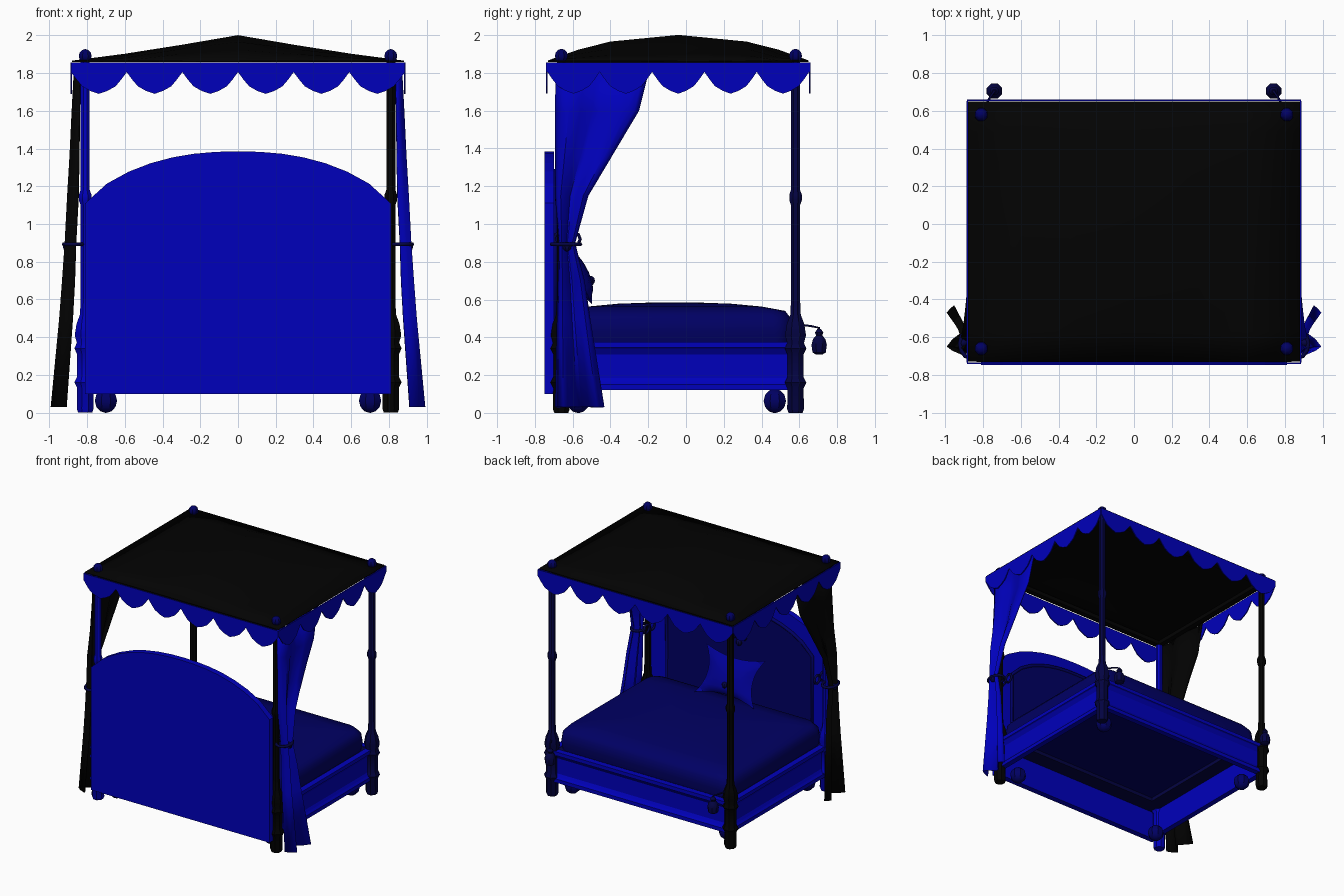
import bpy, bmesh, math
from mathutils import Vector

if "Cube" in bpy.data.objects:
    bpy.data.objects.remove(bpy.data.objects["Cube"])


def mat(name, col):
    m = bpy.data.materials.new(name)
    m.diffuse_color = (*col, 1)
    m.use_nodes = True
    m.node_tree.nodes["Principled BSDF"].inputs["Base Color"].default_value = m.diffuse_color
    return m


BLUE = mat("bright blue", (0.0, 0.0, 0.5))
MID = mat("medium blue", (0.0, 0.0, 0.3))
NAVY = mat("navy", (0.0, 0.0, 0.125))
DARK = mat("dark navy", (0.001, 0.001, 0.055))
BLACK = mat("black", (0.0008, 0.0008, 0.0008))


def make(name, verts, faces, material, smooth=None, thick=0):
    me = bpy.data.meshes.new(name)
    me.from_pydata([tuple(v) for v in verts], [], faces)
    bm = bmesh.new()
    bm.from_mesh(me)
    bmesh.ops.recalc_face_normals(bm, faces=bm.faces)
    bm.to_mesh(me)
    bm.free()
    ob = bpy.data.objects.new(name, me)
    bpy.context.collection.objects.link(ob)
    me.materials.append(material)
    if smooth:
        me.shade_smooth()
        bpy.context.view_layer.objects.active = ob
        ob.select_set(True)
        bpy.ops.object.shade_smooth_by_angle(angle=math.radians(smooth))
        ob.select_set(False)
    if thick:
        s = ob.modifiers.new("thickness", "SOLIDIFY")
        s.thickness = thick
        s.offset = 0
    return ob


def loft(name, rings, material, smooth=None):
    """Closed rings of equal length, skinned and capped."""
    n = len(rings[0])
    verts = [v for r in rings for v in r]
    faces = [(k * n + i, k * n + (i + 1) % n, (k + 1) * n + (i + 1) % n, (k + 1) * n + i)
             for k in range(len(rings) - 1) for i in range(n)]
    faces += [tuple(range(n)), tuple(range(len(verts) - n, len(verts)))]
    return make(name, verts, faces, material, smooth)


def lathe(name, x, y, prof, material, n=8, smooth=40):
    return loft(name, [[(x + r * math.cos(math.tau * (i + .5) / n),
                         y + r * math.sin(math.tau * (i + .5) / n), z)
                        for i in range(n)] for r, z in prof], material, smooth)


def ball(name, x, y, z, r, material, n=8):
    prof = [(max(r * math.sin(math.pi * k / 6), .003), z - r * math.cos(math.pi * k / 6))
            for k in range(7)]
    return lathe(name, x, y, prof, material, n, 30)


def box(name, x0, x1, y0, y1, z0, z1, material):
    return loft(name, [[(x0, y0, z), (x1, y0, z), (x1, y1, z), (x0, y1, z)]
                       for z in (z0, z1)], material)


def grid(name, rows, material, smooth=None, thick=0):
    n = len(rows[0])
    faces = [(k * n + i, k * n + i + 1, (k + 1) * n + i + 1, (k + 1) * n + i)
             for k in range(len(rows) - 1) for i in range(n - 1)]
    return make(name, [v for r in rows for v in r], faces, material, smooth, thick)


def tube(name, pts, r, material, cyclic=False):
    cu = bpy.data.curves.new(name, "CURVE")
    cu.dimensions = "3D"
    cu.bevel_depth = r
    cu.bevel_resolution = 1
    cu.use_fill_caps = True
    sp = cu.splines.new("POLY")
    sp.points.add(len(pts) - 1)
    for p, c in zip(sp.points, pts):
        p.co = (*c, 1)
    sp.use_cyclic_u = cyclic
    cu.materials.append(material)
    ob = bpy.data.objects.new(name, cu)
    bpy.context.collection.objects.link(ob)


# Corner posts with finials, and bun feet
POST = [(.04, 0), (.048, .02), (.046, .13), (.062, .16), (.046, .19), (.046, .31),
        (.062, .34), (.048, .37), (.06, .41), (.05, .47), (.03, .52), (.026, .6),
        (.026, 1.1), (.036, 1.125), (.036, 1.155), (.026, 1.18), (.026, 1.86)]
for sx, py, m in ((-1, -.66, BLUE), (1, -.66, BLACK), (-1, .58, BLACK), (1, .58, DARK)):
    lathe("post", sx * .81, py, POST, m)
    ball("finial", sx * .81, py, 1.89, .037, NAVY)
    ball("bun_foot", sx * .7, .47 if py > 0 else -.57, .063, .064, NAVY)


# Headboard with arched outline
def arch(w, z0, zs, zt, y, n=14):
    pts = [(-w, y, z0)]
    for i in range(n + 1):
        x = -w + 2 * w * i / n
        pts.append((x, y, zs + (zt - zs) * (1 - abs(x / w) ** 2.3) ** .8))
    return pts + [(w, y, z0)]


loft("headboard", [arch(.81, .1, 1.11, 1.385, y) for y in (-.748, -.7)], BLUE)
loft("headboard_panel", [arch(.66, .4, 1.04, 1.28, y) for y in (-.701, -.692)], NAVY)
tube("headboard_moulding", arch(.66, .4, 1.04, 1.28, -.695), .014, NAVY, True)
for x, z in ((0, 1.08), (-.045, 1.03), (.045, 1.03), (0, .98)):
    ball("headboard_ornament", x, -.69, z, .026, DARK)

# Bed rails: a recessed board with a top ledge and a bottom moulding
RAIL = [(-.02, .12), (.025, .12), (.025, .15), (.012, .165), (.0, .185), (.0, .31),
        (.02, .34), (.03, .345), (.03, .375), (-.02, .375)]
for s in (-1, 1):
    loft("side_rail", [[(s * (.8 + o), y, z) for o, z in RAIL] for y in (-.7, .56)], BLUE)
loft("foot_rail", [[(x, .58 + o, z) for o, z in RAIL] for x in (-.79, .79)], BLUE)

# Open base frame under the mattress
for s in (-1, 1):
    box("base_side_strip", s * .785, s * .66, -.7, .565, .335, .37, DARK)
box("base_foot_strip", -.66, .66, .44, .565, .335, .37, DARK)
box("base_head_strip", -.66, .66, -.7, -.57, .335, .37, DARK)


# Mattress with softly domed top
def rounded(hx, hy, z, r, cy=-.06):
    pts = []
    for q, (cx, cyy) in enumerate(((1, 1), (-1, 1), (-1, -1), (1, -1))):
        for k in range(5):
            a = math.pi / 2 * (q + k / 4)
            pts.append((cx * (hx - r) + r * math.cos(a), cy + cyy * (hy - r) + r * math.sin(a), z))
    return pts


loft("mattress", [rounded(.77, .61, .365, .08), rounded(.785, .62, .43, .09),
                  rounded(.78, .615, .5, .1), rounded(.745, .585, .54, .1),
                  rounded(.6, .46, .563, .1), rounded(.4, .3, .578, .08),
                  rounded(.12, .1, .585, .05)], NAVY, 60)


# Cushion with pointed corners leaning on the headboard
def cushion(s):
    rows = []
    for j in range(9):
        v = j / 4 - 1
        row = []
        for i in range(9):
            u = i / 4 - 1
            x = .27 * u * (1 - .25 * (1 - v * v))
            h = .17 * v * (1 - .25 * (1 - u * u))
            t = .06 * ((1 - u * u) * (1 - v * v)) ** .5
            row.append((x, -.575 - h * .45 + s * t, .745 + h))
        rows.append(row)
    return rows


for s in (-1, 1):
    grid("cushion", cushion(s), MID, 50)
ball("cushion_button", 0, -.505, .7, .025, DARK)

# Canopy roof: domed across its depth, tented across its width
FX = ((-.879, 0), (-.6, .27), (-.3, .62), (0, 1), (.3, .62), (.6, .27), (.879, 0))
GY = ((-.73, 0), (-.57, .42), (-.4, .74), (-.04, 1), (.32, .74), (.49, .42), (.648, 0))
grid("canopy_roof", [[(x, y, 1.862 + .135 * f * g) for x, f in FX] for y, g in GY],
     BLACK, 40, .008)
for y in (-.66, .58):
    box("canopy_beam", -.81, .81, y - .02, y + .02, 1.825, 1.857, BLACK)
for x in (-.81, .81):
    box("canopy_beam", x - .02, x + .02, -.64, .56, 1.825, 1.857, BLACK)

# Scalloped valance on all four sides
SCALLOP = [(0, 1.805), (.1, 1.765), (.2, 1.73), (.35, 1.705), (.5, 1.69),
           (.65, 1.705), (.8, 1.73), (.9, 1.765)]


def valance(a, b, count):
    a, b = Vector(a), Vector(b)
    low = [((k + t) / count, z) for k in range(count) for t, z in SCALLOP] + [(1, 1.805)]
    rows = [[(*a.lerp(b, t), 1.856) for t, z in low], [(*a.lerp(b, t), z) for t, z in low]]
    grid("valance", rows, BLUE, None, .008)


for y in (-.738, .656):
    valance((-.885, y), (.885, y), 6)
for x in (-.884, .884):
    valance((x, -.734), (x, .652), 5)

# Curtains with two broad pleats gathered by tiebacks: z, y start, y end, x, pleat depth
ROWS = [(1.84, -.69, -.19, .85, .015), (1.6, -.69, -.25, .858, .02),
        (1.35, -.69, -.4, .865, .025), (1.15, -.69, -.52, .872, .03),
        (.9, -.67, -.59, .885, .03), (.7, -.675, -.54, .895, .034),
        (.5, -.68, -.51, .908, .036), (.03, -.69, -.435, .947, .042)]
FOLD = ((0, -.9), (.08, .3), (.16, 1), (.3, .3), (.44, -.8), (.54, -.8), (.7, .2),
        (.86, 1), (.94, .6), (1, .1))
for s, m in ((-1, BLACK), (1, BLUE)):
    grid("curtain", [[(s * (x + d * f), y0 + (y1 - y0) * t, z) for t, f in FOLD]
                     for z, y0, y1, x, d in ROWS], m, 40, .008)
    tube("tieback", [(s * (.868 + .055 * math.cos(math.tau * k / 12)),
                      -.635 + .075 * math.sin(math.tau * k / 12), .893) for k in range(12)],
         .011, DARK, True)
    ball("tieback_knob", s * .905, -.63, .88, .025, DARK)
    # looped bow on the inner side of the post
    for dy in (-.035, .035):
        tube("tieback_bow", [(s * .775, -.63 + dy + .035 * math.cos(math.tau * k / 8),
                              .92 + .035 * math.sin(math.tau * k / 8)) for k in range(8)],
             .01, DARK, True)

# Hanging tassels at the foot posts
for s in (-1, 1):
    tube("tassel_cord", [(s * .8, .6, .467), (s * .77, .66, .46), (s * .74, .705, .45),
                         (s * .74, .705, .42)], .006, DARK)
    lathe("tassel", s * .74, .705, [(.02, .31), (.038, .32), (.044, .36), (.036, .39),
                                    (.018, .41), (.024, .425), (.01, .445)], DARK)
